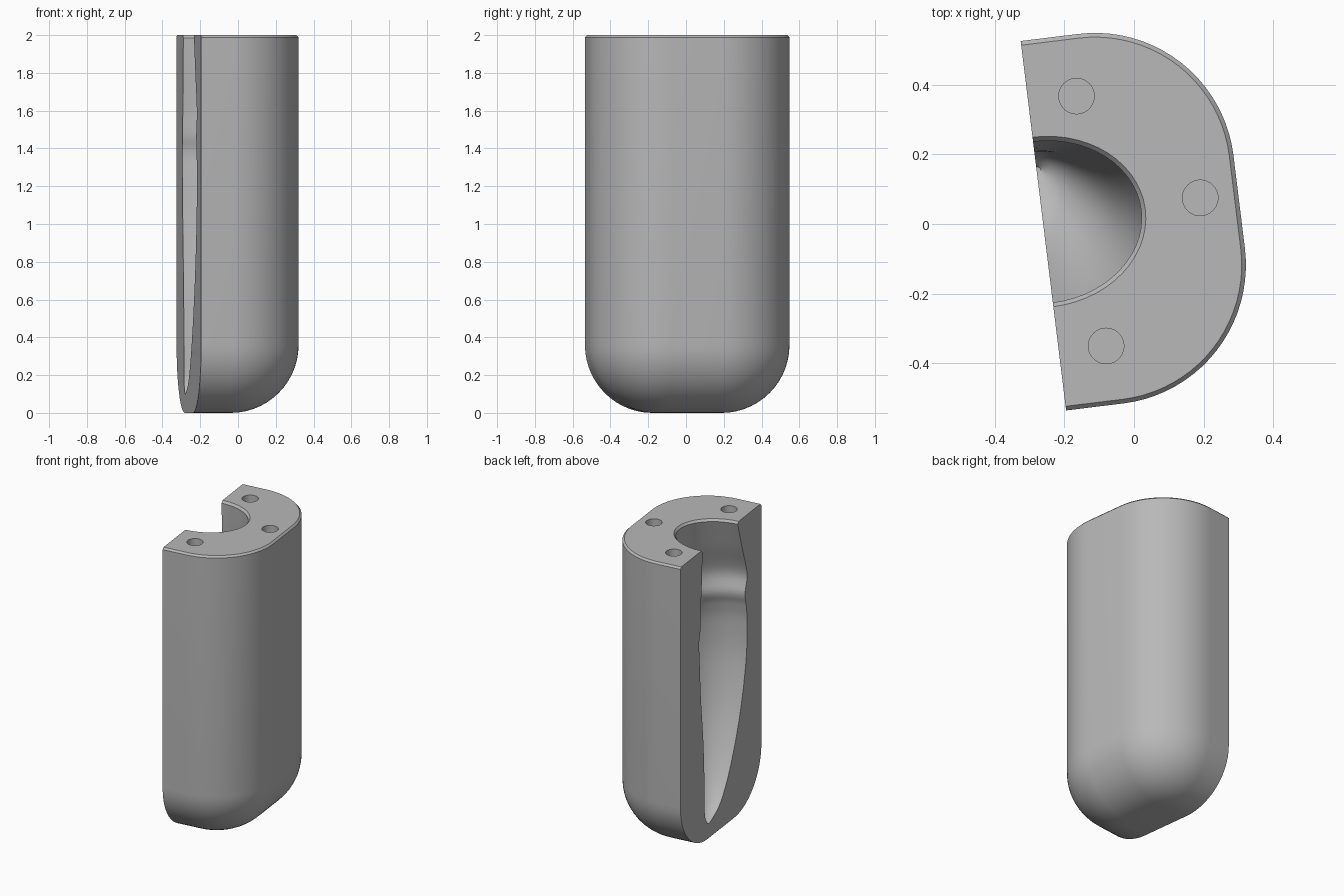
import bpy
import bmesh
from math import sin, cos, pi, sqrt
from mathutils import Vector

cube = bpy.data.objects.get("Cube")
if cube:
    bpy.data.objects.remove(cube, do_unlink=True)

# Block axes: U goes away from the flat split face, V runs along it
MID = Vector((-0.26, -0.005))
U = Vector((0.9925, 0.122))
V = Vector((-0.122, 0.9925))
HALF_WIDTH, DEPTH, CORNER, BASE_ROUND, CHAMFER = 0.534, 0.566, 0.40, 0.36, 0.012


def place(u, v, z):
    p = MID + U * u + V * v
    return (p.x, p.y, z)


def loft(name, rings):
    """Closed solid skinned through rings of equal point count."""
    bm = bmesh.new()
    rows = [[bm.verts.new(p) for p in ring] for ring in rings]
    n = len(rows[0])
    for a, b in zip(rows, rows[1:]):
        for i in range(n):
            j = (i + 1) % n
            bm.faces.new((a[i], a[j], b[j], b[i]))
    bm.faces.new(rows[0])
    bm.faces.new(rows[-1])
    bmesh.ops.recalc_face_normals(bm, faces=bm.faces)
    mesh = bpy.data.meshes.new(name)
    bm.to_mesh(mesh)
    bm.free()
    obj = bpy.data.objects.new(name, mesh)
    bpy.context.collection.objects.link(obj)
    return obj


def outline(inset, z, steps=20):
    """D-shaped outline with two rounded corners, moved inwards by inset."""
    r = CORNER - inset
    cu, cv = DEPTH - CORNER, HALF_WIDTH - CORNER
    pts = [(0, -cv - r)]
    for i in range(steps + 1):
        a = pi / 2 * i / steps
        pts.append((cu + r * sin(a), -cv - r * cos(a)))
    for i in range(steps + 1):
        a = pi / 2 * i / steps
        pts.append((cu + r * cos(a), cv + r * sin(a)))
    pts.append((0, cv + r))
    return [place(u, v, z) for u, v in pts]


# Outer block: rounded base, straight walls, small top chamfer
rings = []
for i in range(15):
    a = pi / 2 * i / 14
    rings.append(outline(BASE_ROUND * (1 - sin(a)), BASE_ROUND * (1 - cos(a))))
rings.append(outline(0, 2 - CHAMFER))
rings.append(outline(CHAMFER, 2))
block = loft("mould_half", rings)

# Cavity levels: height, left edge, right edge, depth
LEVELS = [
    (0.10, 0.17, 0.15, 0.012),
    (0.17, 0.21, 0.013, 0.09),
    (0.36, 0.215, -0.12, 0.18),
    (0.67, 0.23, -0.25, 0.26),
    (1.00, 0.264, -0.33, 0.31),
    (1.25, 0.28, -0.347, 0.325),
    (1.38, 0.287, -0.335, 0.315),
    (1.47, 0.27, -0.318, 0.295),
    (1.60, 0.265, -0.345, 0.32),
    (1.80, 0.25, -0.28, 0.305),
    (1.985, 0.243, -0.222, 0.284),
]


def smooth_levels(levels, steps=6):
    """Catmull-Rom curve through the levels."""
    pts = [Vector(p) for p in levels]
    pts = [pts[0]] + pts + [pts[-1]]
    out = []
    for a, b, c, d in zip(pts, pts[1:], pts[2:], pts[3:]):
        for i in range(steps):
            t = i / steps
            out.append(0.5 * (2 * b + (c - a) * t + (2 * a - 5 * b + 4 * c - d) * t**2
                              + (3 * b - a - 3 * c + d) * t**3))
    return out + [pts[-1]]


def cavity_ring(z, left, right, depth, steps=28):
    mid, half = (left + right) / 2, (left - right) / 2
    pts = [(-0.1, left)]
    for i in range(steps + 1):
        a = pi * i / steps
        pts.append((depth * sin(a), mid + half * cos(a)))
    pts.append((-0.1, right))
    return [place(u, v, z) for u, v in pts]


cavity_levels = smooth_levels(LEVELS)
# Flared lip, carried on above the top
rings = [cavity_ring(*level) for level in cavity_levels]
rings.append(cavity_ring(2.0, 0.256, -0.234, 0.296))
rings.append(cavity_ring(2.1, 0.256, -0.234, 0.296))
cutters = [loft("cavity_cutter", rings)]

# Three round sockets in the top
for x, y in ((-0.165, 0.367), (0.19, 0.075), (-0.08, -0.35)):
    bpy.ops.mesh.primitive_cylinder_add(vertices=40, radius=0.051, depth=0.2, location=(x, y, 2.0))
    cutters.append(bpy.context.object)

bpy.ops.object.select_all(action="DESELECT")
bpy.context.view_layer.objects.active = block
block.select_set(True)
for cutter in cutters:
    cutter.hide_render = True
    mod = block.modifiers.new("cut", "BOOLEAN")
    mod.operation = "DIFFERENCE"
    mod.solver = "EXACT"
    mod.object = cutter
    bpy.ops.object.modifier_apply(modifier=mod.name)
for cutter in cutters:
    bpy.data.objects.remove(cutter, do_unlink=True)

# Plain grey finish
grey = bpy.data.materials.new("plain_grey")
grey.use_nodes = True
colour = (0.48, 0.48, 0.48, 1)
grey.diffuse_color = colour
grey.node_tree.nodes["Principled BSDF"].inputs["Base Color"].default_value = colour
block.data.materials.clear()
block.data.materials.append(grey)
for face in block.data.polygons:
    face.material_index = 0
bpy.ops.object.shade_smooth_by_angle(angle=pi / 6)
